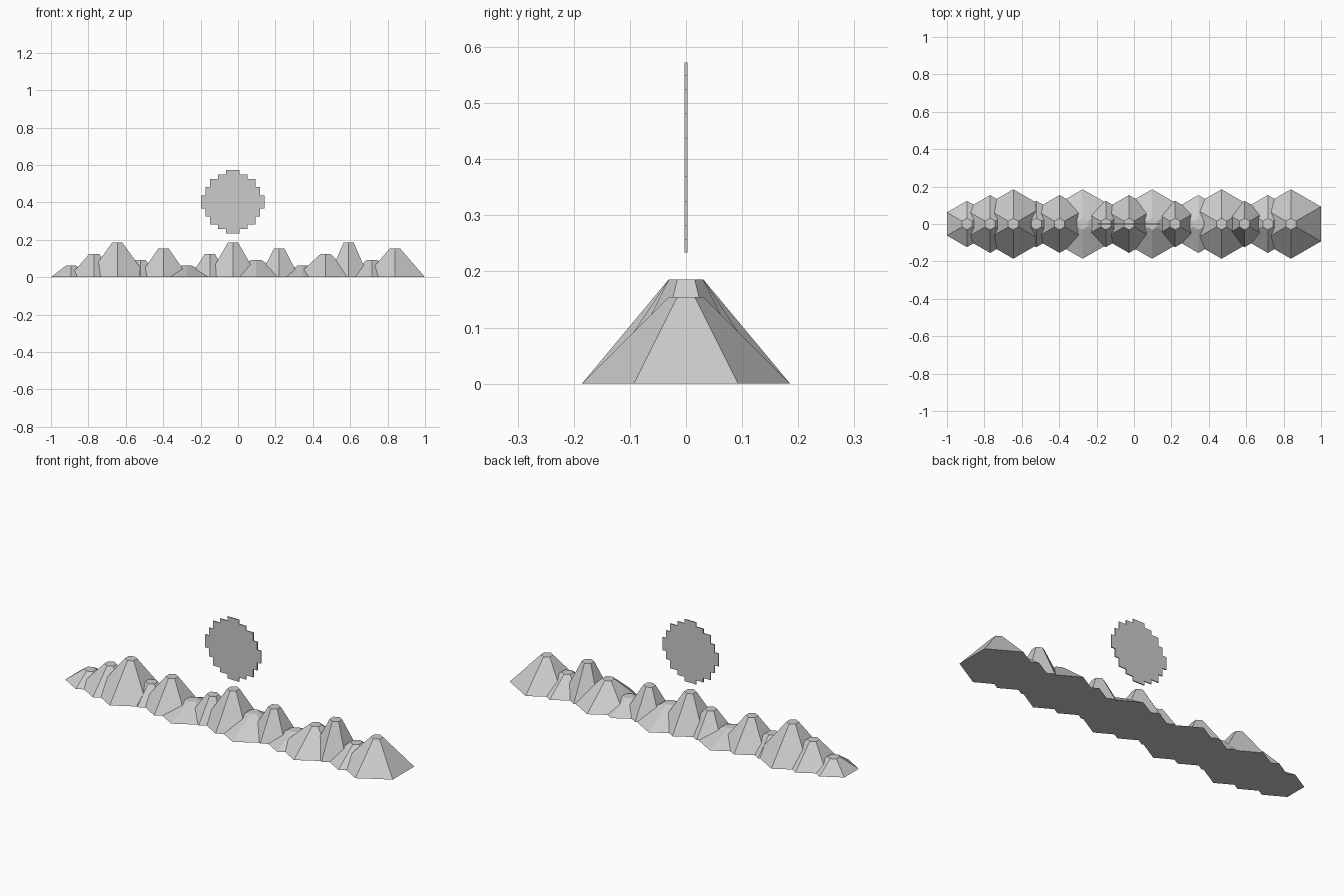
import bpy
import bmesh
from mathutils import Matrix

cube = bpy.data.objects.get("Cube")
if cube:
    bpy.data.objects.remove(cube)

UNIT = 0.03093
FIRST_X = -0.893

stone = bpy.data.materials.new("light_grey")
stone.use_nodes = True
GREY = (0.6, 0.6, 0.6, 1)
stone.diffuse_color = GREY
stone.node_tree.nodes["Principled BSDF"].inputs["Base Color"].default_value = GREY


def add_object(name, bm):
    bmesh.ops.recalc_face_normals(bm, faces=bm.faces)
    mesh = bpy.data.meshes.new(name)
    bm.to_mesh(mesh)
    bm.free()
    mesh.materials.append(stone)
    obj = bpy.data.objects.new(name, mesh)
    bpy.context.collection.objects.link(obj)
    return obj


# Mountain range: truncated six-sided cones with repeating heights and widths
heights = [2, 4, 6, 3, 5]
radii = [4, 5, 6]
for i in range(15):
    h = heights[i % 5] * UNIT
    bm = bmesh.new()
    bmesh.ops.create_cone(bm, cap_ends=True, segments=6,
                          radius1=radii[i % 3] * UNIT, radius2=UNIT, depth=h,
                          matrix=Matrix.Translation((0, 0, h / 2)))
    peak = add_object(f"mountain_{i + 1}", bm)
    peak.location.x = FIRST_X + i * 4 * UNIT

# Sun: thin upright disc with a stepped edge, mirrored from one quarter
steps = [(0.035, 0.169), (0.078, 0.146), (0.122, 0.122), (0.146, 0.078), (0.169, 0.035)]
quarter = []
for k, (x, z) in enumerate(steps):
    if k:
        quarter.append((steps[k - 1][0], z))
    quarter.append((x, z))
# add the inner corners so each step is square
quarter = [p for k, p in enumerate(quarter)]
half = quarter + [(x, -z) for x, z in reversed(quarter)]
outline = half + [(-x, z) for x, z in reversed(half)]
bm = bmesh.new()
face = bm.faces.new([bm.verts.new((x, -0.0027, z)) for x, z in outline])
ext = bmesh.ops.extrude_face_region(bm, geom=[face], use_keep_orig=True)
bmesh.ops.translate(bm, vec=(0, 0.0054, 0),
                    verts=[v for v in ext["geom"] if isinstance(v, bmesh.types.BMVert)])
sun = add_object("sun_disc", bm)
sun.location = (-0.028, 0, 0.403)
